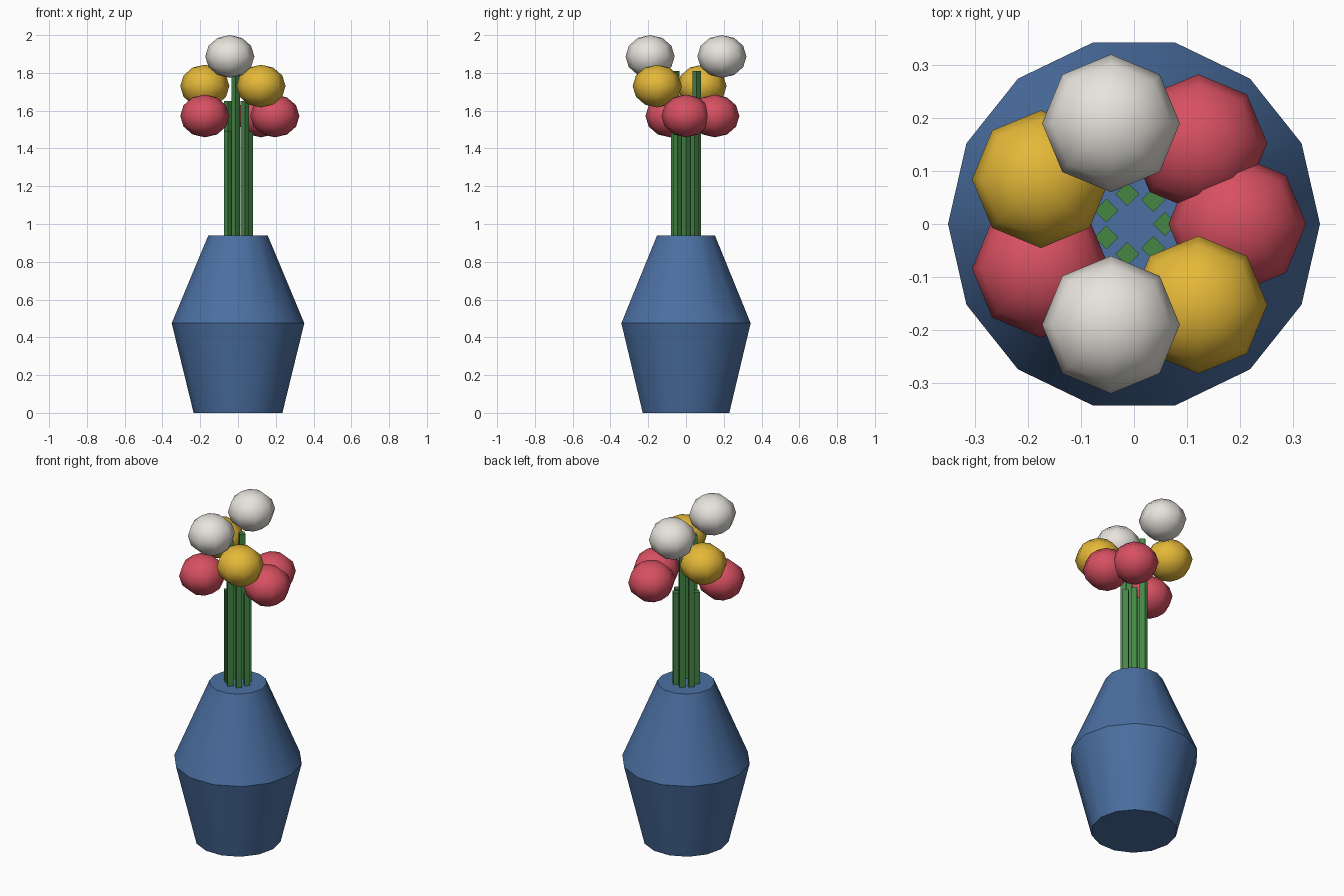
import bpy
import math

if "Cube" in bpy.data.objects:
    bpy.data.objects.remove(bpy.data.objects["Cube"])


def material(name, color):
    m = bpy.data.materials.new(name)
    m.diffuse_color = (*color, 1)
    m.use_nodes = True
    m.node_tree.nodes["Principled BSDF"].inputs["Base Color"].default_value = m.diffuse_color
    return m


BLUE = material("vase_blue", (0.07, 0.16, 0.36))
GREEN = material("stem_green", (0.06, 0.24, 0.06))
RED = material("flower_red", (0.68, 0.08, 0.12))
YELLOW = material("flower_yellow", (0.78, 0.48, 0.04))
WHITE = material("flower_white", (0.80, 0.77, 0.72))


def finish(name, mat):
    ob = bpy.context.object
    ob.name = name
    ob.data.materials.append(mat)
    return ob


# Vase: 14-sided profile spun around z, closed at both ends
SIDES = 14
profile = [(0.235, 0.0), (0.351, 0.475), (0.157, 0.94)]
verts = [(r * math.cos(2 * math.pi * i / SIDES), r * math.sin(2 * math.pi * i / SIDES), z)
         for r, z in profile for i in range(SIDES)]
faces = [tuple(reversed(range(SIDES))), tuple(range(2 * SIDES, 3 * SIDES))]
for k in range(2):
    for i in range(SIDES):
        j = (i + 1) % SIDES
        a, b = k * SIDES, (k + 1) * SIDES
        faces.append((a + i, a + j, b + j, b + i))
mesh = bpy.data.meshes.new("vase")
mesh.from_pydata(verts, [], faces)
vase = bpy.data.objects.new("vase", mesh)
bpy.context.collection.objects.link(vase)
bpy.context.view_layer.objects.active = vase
vase.select_set(True)
finish("vase", BLUE)
bpy.ops.object.shade_smooth_by_angle(angle=math.radians(30))

# Flowers: seven stems in a ring, each with a squashed round head further out
heights = {RED: 1.572, YELLOW: 1.73, WHITE: 1.887}
stem_tops = {RED: 1.49, YELLOW: 1.65, WHITE: 1.81}
STEM_BASE = 0.88
for i, mat in enumerate([RED, RED, WHITE, YELLOW, RED, WHITE, YELLOW]):
    c, s = math.cos(2 * math.pi * i / 7), math.sin(2 * math.pi * i / 7)
    top = stem_tops[mat]
    bpy.ops.mesh.primitive_cylinder_add(
        vertices=4, radius=0.0225, depth=top - STEM_BASE,
        location=(0.058 * c, 0.058 * s, (top + STEM_BASE) / 2))
    finish(f"stem_{i + 1}", GREEN)
    bpy.ops.mesh.primitive_uv_sphere_add(
        segments=8, ring_count=6, radius=0.13,
        location=(0.195 * c, 0.195 * s, heights[mat]))
    head = finish(f"flower_head_{i + 1}", mat)
    head.scale.z = 0.87
    bpy.ops.object.shade_smooth()
